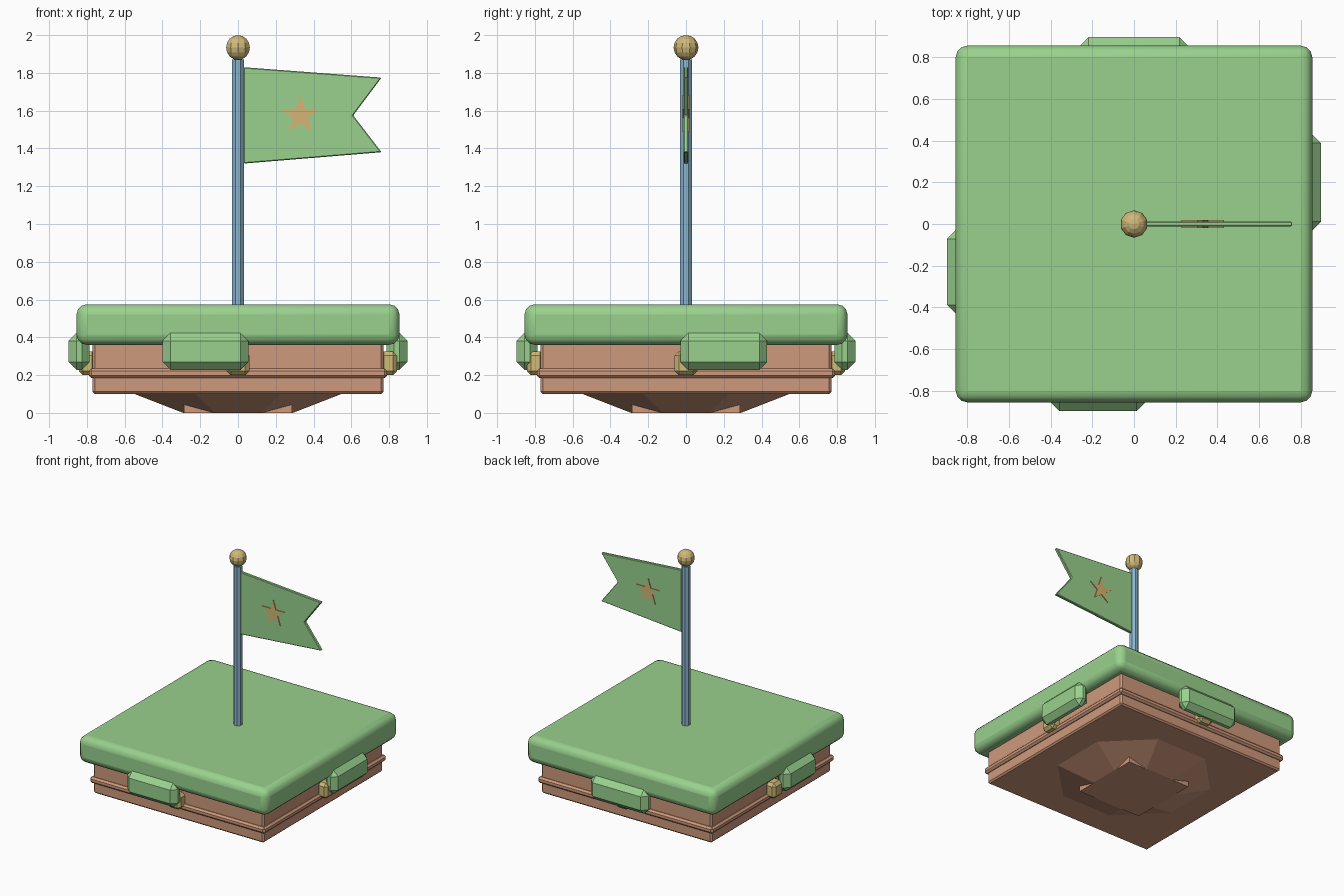
import bpy, bmesh, math

if "Cube" in bpy.data.objects:
    bpy.data.objects.remove(bpy.data.objects["Cube"])


def material(name, rgb):
    m = bpy.data.materials.new(name)
    m.diffuse_color = (*rgb, 1)
    m.use_nodes = True
    m.node_tree.nodes["Principled BSDF"].inputs["Base Color"].default_value = m.diffuse_color
    return m


GREEN = material("grass green", (0.32, 0.64, 0.27))
CLAY = material("clay brown", (0.62, 0.32, 0.20))
BLUE = material("pole blue", (0.26, 0.47, 0.63))
GOLD = material("gold", (0.63, 0.49, 0.19))
STAR = material("star gold", (0.66, 0.46, 0.18))


def finish(name, bm, mat, bevel=0, segments=1, smooth=False):
    bmesh.ops.recalc_face_normals(bm, faces=bm.faces)
    mesh = bpy.data.meshes.new(name)
    bm.to_mesh(mesh)
    bm.free()
    mesh.materials.append(mat)
    ob = bpy.data.objects.new(name, mesh)
    bpy.context.collection.objects.link(ob)
    if bevel:
        mod = ob.modifiers.new("bevel", 'BEVEL')
        mod.width, mod.segments = bevel, segments
        mod.limit_method = 'ANGLE'
    if smooth:
        bpy.ops.object.select_all(action='DESELECT')
        ob.select_set(True)
        bpy.context.view_layer.objects.active = ob
        bpy.ops.object.shade_smooth_by_angle(angle=math.radians(35))
    return ob


def box(name, mat, lo, hi, bevel=0, segments=1, smooth=False):
    bm = bmesh.new()
    bmesh.ops.create_cube(bm, size=1)
    for v in bm.verts:
        v.co = [(a + b) / 2 + c * (b - a) for a, b, c in zip(lo, hi, v.co)]
    return finish(name, bm, mat, bevel, segments, smooth)


def slab(name, mat, half, z0, z1, **kw):
    return box(name, mat, (-half, -half, z0), (half, half, z1), **kw)


def plate(name, mat, outline, depth, bevel=0):
    """Extrude an x-z outline symmetrically about y = 0."""
    bm = bmesh.new()
    f = bm.faces.new([bm.verts.new((x, -depth, z)) for x, z in outline])
    new = bmesh.ops.extrude_face_region(bm, geom=[f])["geom"]
    for v in new:
        if isinstance(v, bmesh.types.BMVert):
            v.co.y = depth
    return finish(name, bm, mat, bevel)


def prism(name, mat, sides, r0, r1, z0, z1, smooth=False):
    """Upright prism or frustum with a flat side facing the front."""
    bm = bmesh.new()
    rings = []
    for r, z in ((r0, z0), (r1, z1)):
        rings.append([bm.verts.new((r * math.cos(a), r * math.sin(a), z))
                      for a in ((i + 0.5) * math.tau / sides for i in range(sides))])
    bm.faces.new(rings[0])
    bm.faces.new(rings[1])
    for i in range(sides):
        j = (i + 1) % sides
        bm.faces.new((rings[0][i], rings[0][j], rings[1][j], rings[1][i]))
    return finish(name, bm, mat, smooth=smooth)


# Island base: grass top, soil body, trim band, tapered underside and foot
slab("grass_top", GREEN, 0.855, 0.36, 0.575, bevel=0.055, segments=3, smooth=True)
slab("soil_body", CLAY, 0.77, 0.10, 0.40, bevel=0.012)
slab("soil_band", CLAY, 0.79, 0.185, 0.235, bevel=0.014)
apothem = math.cos(math.pi / 8)
prism("underside", CLAY, 8, 0.29 / apothem, 0.56 / apothem, 0.0, 0.105)
slab("foot", CLAY, 0.285, 0.0, 0.06)

# Grass tufts hanging over each side, with a gold stud in the middle of the side.
# Each entry: name, turn about z, start and end along the front before turning
for side, turn, a, b in (("front", 0, -0.40, 0.055), ("right", 90, -0.03, 0.43),
                         ("back", 180, -0.26, 0.26), ("left", 270, 0.03, 0.43)):
    tuft = box("grass_tuft_" + side, GREEN, (a, -0.897, 0.228), (b, -0.785, 0.423), bevel=0.042)
    stud = box("stud_" + side, GOLD, (-0.06, -0.842, 0.20), (0.06, -0.75, 0.325), bevel=0.022)
    for ob in (tuft, stud):
        ob.rotation_euler.z = math.radians(turn)

# Flag pole with ball finial
prism("pole", BLUE, 8, 0.034, 0.034, 0.55, 1.87)
ball = bmesh.new()
bmesh.ops.create_uvsphere(ball, u_segments=10, v_segments=8, radius=0.066)
bmesh.ops.translate(ball, verts=ball.verts, vec=(0, 0, 1.934))
finish("finial", ball, GOLD)

# Swallow-tailed flag with a star showing on both faces
plate("flag", GREEN, [(0.03, 1.32), (0.76, 1.38), (0.61, 1.575), (0.76, 1.775), (0.03, 1.83)],
      0.013, bevel=0.005)
points = []
for i in range(10):
    r = 0.042 if i % 2 else 0.108
    t = math.pi / 2 + i * math.pi / 5
    points.append((0.33 + r * math.cos(t), 1.575 + r * math.sin(t)))
plate("star", STAR, points, 0.019)
